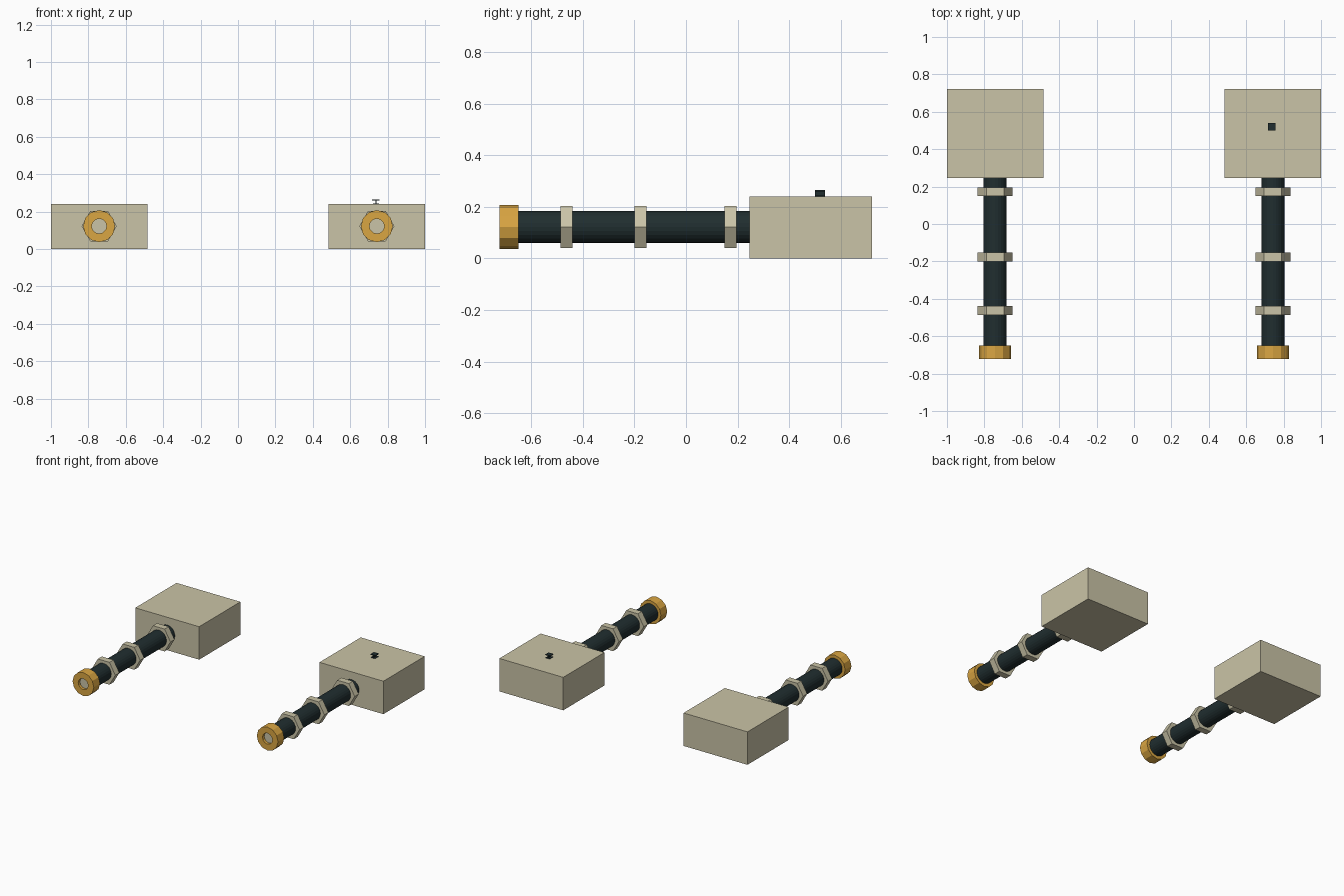
import bpy, bmesh, math

if "Cube" in bpy.data.objects:
    bpy.data.objects.remove(bpy.data.objects["Cube"])


def material(name, rgb):
    m = bpy.data.materials.new(name)
    m.diffuse_color = (*rgb, 1)
    m.use_nodes = True
    m.node_tree.nodes["Principled BSDF"].inputs["Base Color"].default_value = m.diffuse_color
    return m


TAN = material("warm_beige", (0.59, 0.55, 0.385))
GOLD = material("brass_gold", (0.70, 0.38, 0.055))
DARK = material("dark_slate", (0.0145, 0.027, 0.029))

AXIS_X, AXIS_Z = 0.7425, 0.122


def finish(name, bm, mat, loc):
    bmesh.ops.recalc_face_normals(bm, faces=bm.faces)
    me = bpy.data.meshes.new(name)
    bm.to_mesh(me)
    bm.free()
    me.materials.append(mat)
    ob = bpy.data.objects.new(name, me)
    ob.location = loc
    bpy.context.collection.objects.link(ob)
    return ob


def box(name, mat, loc, size):
    bm = bmesh.new()
    bmesh.ops.create_cube(bm, size=1)
    bmesh.ops.scale(bm, vec=size, verts=bm.verts)
    return finish(name, bm, mat, loc)


def lathe(name, mat, x, profile, sides, closed=False):
    """Revolve (radius, y) points about the rod axis; closed makes a ring."""
    bm = bmesh.new()
    rings = []
    for r, y in profile:
        angles = [2 * math.pi * i / sides for i in range(sides)]
        rings.append([bm.verts.new((r * math.cos(a), y, r * math.sin(a)))
                      for a in angles])
    pairs = list(zip(rings, rings[1:]))
    if closed:
        pairs.append((rings[-1], rings[0]))
    else:
        bm.faces.new(rings[0])
        bm.faces.new(rings[-1])
    for a, b in pairs:
        for i in range(sides):
            j = (i + 1) % sides
            bm.faces.new((a[i], a[j], b[j], b[i]))
    return finish(name, bm, mat, (x, 0, AXIS_Z))


def ring(name, mat, x, y0, y1, outer, inner, sides):
    return lathe(name, mat, x, [(outer, y0), (outer, y1), (inner, y1), (inner, y0)],
                 sides, closed=True)


for side, x in (("left", -AXIS_X), ("right", AXIS_X)):
    # Housing block
    box(f"{side}_housing", TAN, (x, 0.483, 0.12), (0.515, 0.475, 0.24))
    # Dark rod running out of the housing
    lathe(f"{side}_rod", DARK, x, [(0.062, -0.66), (0.062, 0.26)], 24)
    # Hexagonal nuts along the rod
    for i, y in enumerate((-0.463, -0.177, 0.172)):
        ring(f"{side}_hex_nut_{i + 1}", TAN, x, y - 0.0235, y + 0.0235,
             0.094, 0.060, 6)
    # Brass end cap with a recessed beige core
    ring(f"{side}_end_cap", GOLD, x, -0.722, -0.65, 0.0855, 0.040, 12)
    lathe(f"{side}_cap_core", TAN, x, [(0.041, -0.702), (0.041, -0.655)], 12)

# Small open loop on top of the right housing
for name, dx, z, w, h in (("loop_base", 0, 0.2415, 0.032, 0.005),
                          ("loop_top", 0, 0.2625, 0.040, 0.005),
                          ("loop_left_wall", -0.0175, 0.252, 0.005, 0.020),
                          ("loop_right_wall", 0.0175, 0.252, 0.005, 0.020)):
    box(name, DARK, (AXIS_X - 0.005, 0.52, z), (w, 0.038, h))
